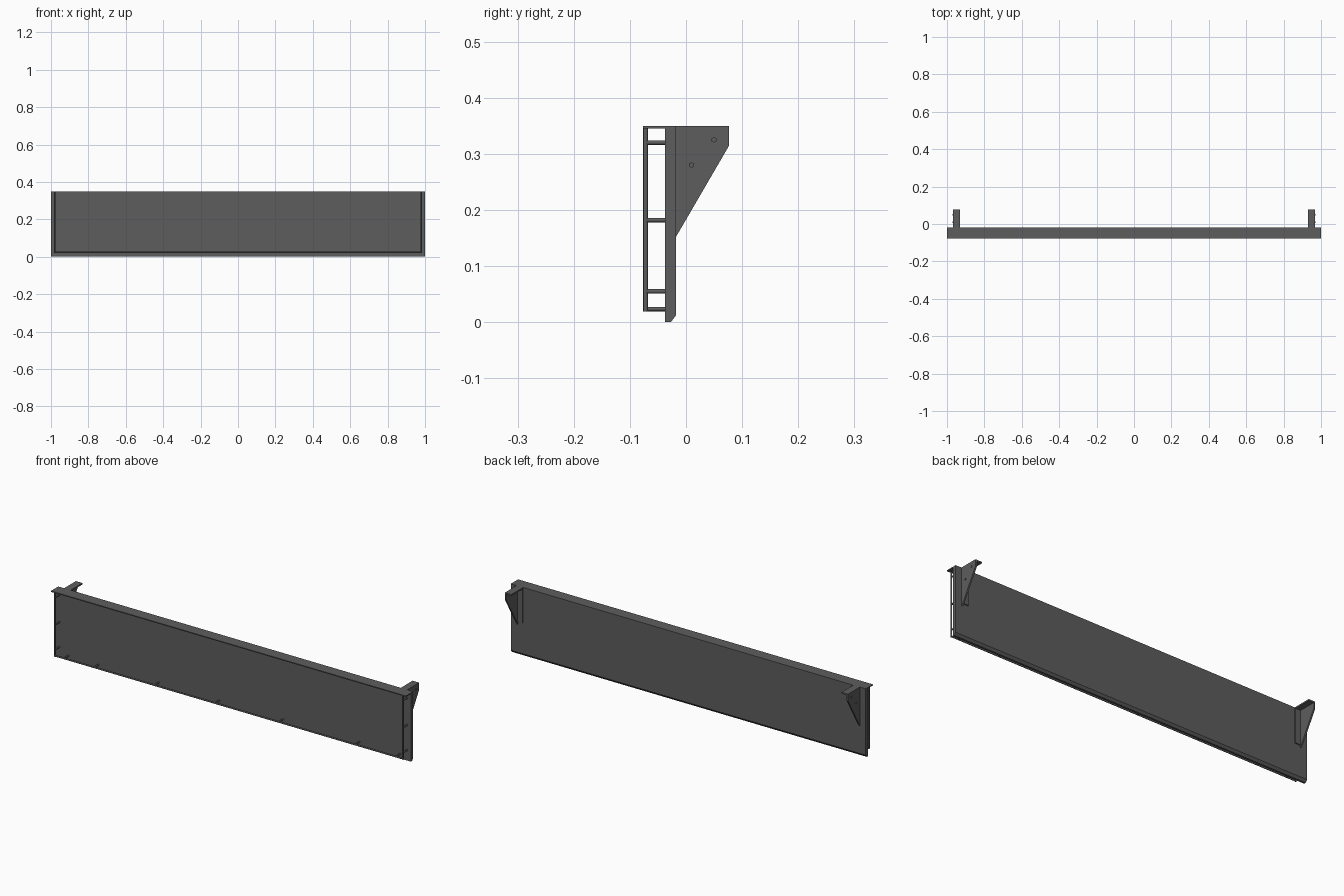
import bpy, bmesh, math
from mathutils import Vector

if "Cube" in bpy.data.objects:
    bpy.data.objects.remove(bpy.data.objects["Cube"])

steel = bpy.data.materials.new("dark grey steel")
steel.diffuse_color = (0.11, 0.11, 0.113, 1)
steel.use_nodes = True
steel.node_tree.nodes["Principled BSDF"].inputs["Base Color"].default_value = steel.diffuse_color


def finish(name, bm):
    bmesh.ops.recalc_face_normals(bm, faces=bm.faces)
    me = bpy.data.meshes.new(name)
    bm.to_mesh(me)
    bm.free()
    me.materials.append(steel)
    ob = bpy.data.objects.new(name, me)
    bpy.context.collection.objects.link(ob)
    return ob


def extrude_x(name, profile, x0, x1):
    """Extrude a (y, z) outline along x."""
    bm = bmesh.new()
    face = bm.faces.new([bm.verts.new((x0, y, z)) for y, z in profile])
    new = bmesh.ops.extrude_face_region(bm, geom=[face])["geom"]
    bmesh.ops.translate(bm, vec=(x1 - x0, 0, 0),
                        verts=[v for v in new if isinstance(v, bmesh.types.BMVert)])
    return finish(name, bm)


def box(name, x0, x1, y0, y1, z0, z1):
    return extrude_x(name, [(y0, z0), (y1, z0), (y1, z1), (y0, z1)], x0, x1)


def rod(name, a, b, r, sides=12):
    a, b = Vector(a), Vector(b)
    bm = bmesh.new()
    bmesh.ops.create_cone(bm, cap_ends=True, segments=sides, radius1=r, radius2=r,
                          depth=(b - a).length)
    bm.transform((b - a).to_track_quat('Z', 'Y').to_matrix().to_4x4())
    bmesh.ops.translate(bm, vec=(a + b) / 2, verts=bm.verts)
    for f in bm.faces:
        f.smooth = len(f.verts) == 4
    return finish(name, bm)


# Main board with a chamfered lower edge, and the ledge along its top front
extrude_x("board", [(-0.037, 0), (-0.027, 0), (-0.018, 0.012),
                    (-0.018, 0.35), (-0.037, 0.35)], -1, 1)
box("top_ledge", -1, 1, -0.077, -0.036, 0.345, 0.35)

# Tie rail in front of the board: two uprights and a bottom rod
RY, RZ, RX = -0.072, 0.0235, 0.98
rod("bottom_rail", (-RX, RY, RZ), (RX, RY, RZ), 0.0042)
for s in (-1, 1):
    rod("side_rail", (s * RX, RY, RZ - 0.004), (s * RX, RY, 0.347), 0.0042)
    for z in (0.055, 0.182, 0.32):
        rod("side_spacer", (s * RX, RY, z), (s * RX, -0.035, z), 0.004)
for x in (-0.93, -0.76, -0.42, -0.08, 0.28, 0.71, 0.94):
    rod("bottom_spacer", (x, RY, RZ), (x, -0.035, RZ), 0.004)

# Rear brackets: outer gusset, top flange, mounting flange and bolts
for s in (-1, 1):
    extrude_x("bracket_gusset", [(-0.019, 0.15), (0.077, 0.315), (0.077, 0.35),
                                 (-0.019, 0.35)], s * 0.967, s * 0.959)
    box("bracket_top_flange", s * 0.96, s * 0.93, -0.019, 0.077, 0.343, 0.35)
    box("bracket_back_flange", s * 0.96, s * 0.93, -0.019, -0.013, 0.17, 0.344)
    for y, z in ((0.01, 0.28), (0.05, 0.325)):
        rod("bracket_bolt", (s * 0.965, y, z), (s * 0.97, y, z), 0.005, 6)
